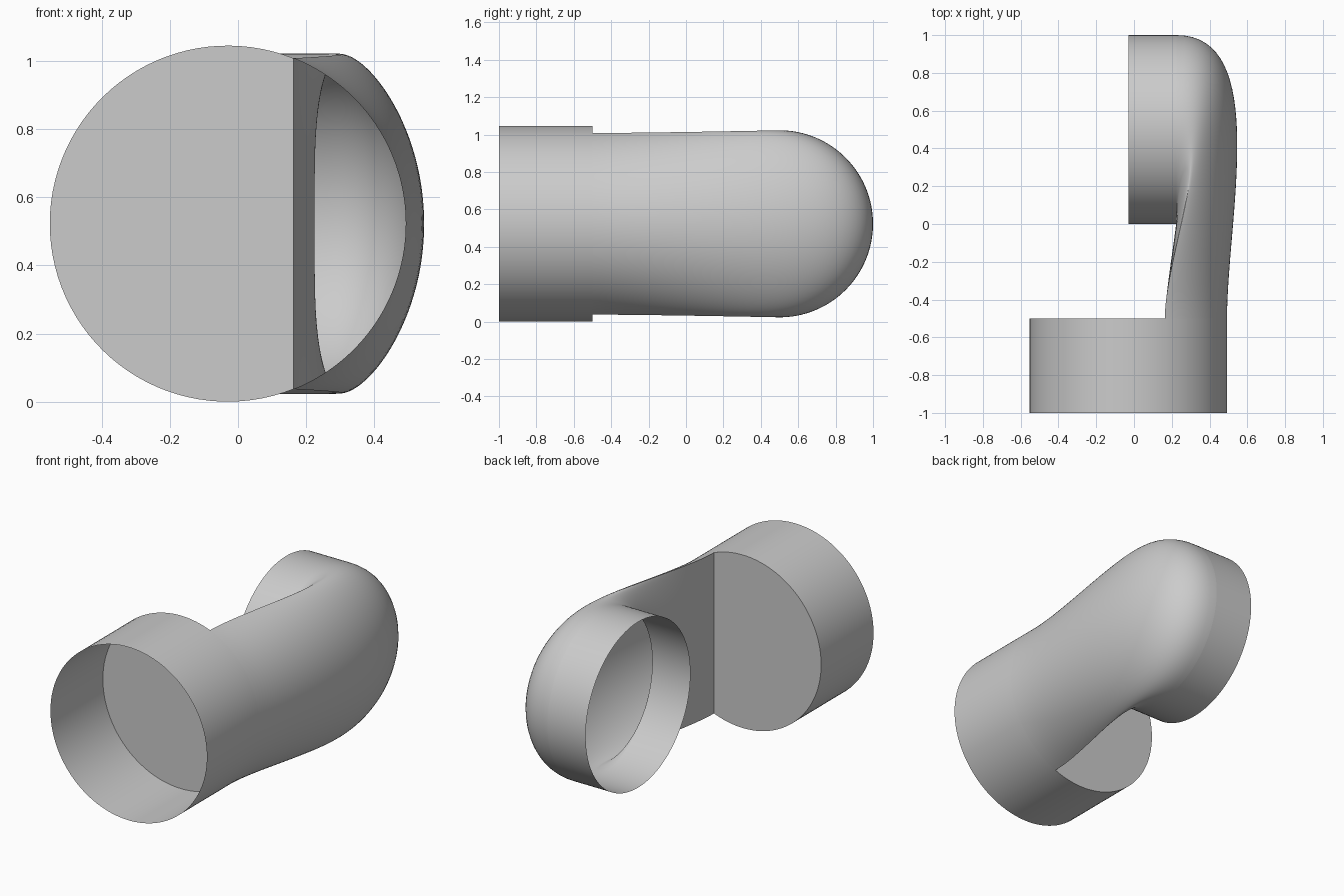
import bpy
import bmesh
from math import sin, cos, pi, acos
from mathutils import Vector

cube = bpy.data.objects.get("Cube")
if cube:
    bpy.data.objects.remove(cube, do_unlink=True)

grey = bpy.data.materials.new("plain grey")
grey.use_nodes = True
colour = (0.6, 0.6, 0.6, 1)
grey.diffuse_color = colour
grey.node_tree.nodes["Principled BSDF"].inputs["Base Color"].default_value = colour

N = 128                      # points around each opening
STEPS = 32                   # rings along the elbow
MID = 0.5225                 # height of the pipe axis
R_FRONT, R_BACK = 0.5225, 0.5
X_AXIS = -0.03               # front pipe axis, and mouth of the back pipe
X_JOIN, X_CHORD = 0.225, 0.163
Y_FRONT, Y_PLATE, Y_BACK = -1.0, -0.5, 0.5
CUT = acos((X_CHORD - X_AXIS) / R_FRONT)   # half angle of the cut-through


def add_object(name, rings, cap=None):
    """Skin closed rings of points into a tube, with an optional flat cap."""
    bm = bmesh.new()
    loops = [[bm.verts.new(p) for p in ring] for ring in rings]
    for a, b in zip(loops, loops[1:]):
        for i in range(N):
            j = (i + 1) % N
            bm.faces.new((a[i], a[j], b[j], b[i]))
    if cap:
        bm.faces.new([bm.verts.new(p) for p in cap])
    bm.normal_update()
    mesh = bpy.data.meshes.new(name)
    bm.to_mesh(mesh)
    bm.free()
    mesh.materials.append(grey)
    obj = bpy.data.objects.new(name, mesh)
    bpy.context.collection.objects.link(obj)
    bpy.ops.object.select_all(action="DESELECT")
    obj.select_set(True)
    bpy.context.view_layer.objects.active = obj
    bpy.ops.object.shade_smooth_by_angle()
    return obj


def front_point(angle, y):
    return Vector((X_AXIS + R_FRONT * cos(angle), y, MID + R_FRONT * sin(angle)))


def back_point(angle, x):
    return Vector((x, Y_BACK + R_BACK * cos(angle), MID + R_BACK * sin(angle)))


def elbow_curve(phi):
    """Points from the D-shaped cut-through to the round back pipe."""
    end = back_point(phi, X_JOIN)
    if cos(phi) >= -1e-6:    # outer arc
        start = front_point(phi * CUT / (pi / 2), Y_PLATE)
    else:                    # inner flat wall
        start = Vector((X_CHORD, Y_PLATE, MID + R_FRONT * sin(CUT) * sin(phi)))
    w = (1 + cos(phi)) / 2
    p1 = start + Vector((0, 0.1 + 0.43 * w, 0))
    p2 = end + Vector((0.5 * w ** 1.2, 0, 0))
    points = []
    for k in range(STEPS + 1):
        t = k / STEPS
        s = 1 - t
        points.append(start * s**3 + p1 * (3 * s * s * t) + p2 * (3 * s * t * t) + end * t**3)
    return points


# Front pipe: half its points lie on the cut-through arc, half on the plate
angles = [-CUT + 2 * CUT * i / (N // 2) for i in range(N // 2)]
rest = [CUT + 2 * (pi - CUT) * i / (N // 2) for i in range(N // 2 + 1)]
rim = angles + rest[:-1]
plate = [front_point(a, Y_PLATE) for a in reversed(rest)]
add_object("front_pipe",
           [[front_point(a, y) for a in rim] for y in (Y_FRONT, Y_PLATE)][::-1][::-1],
           plate)

# Hollow elbow
phis = [-pi / 2 + 2 * pi * i / N for i in range(N)]
curves = [elbow_curve(phi) for phi in phis]
add_object("elbow", [list(ring) for ring in zip(*curves)])

# Back pipe, open at its mouth
add_object("back_pipe", [[back_point(p, x) for p in phis] for x in (X_JOIN, X_AXIS)])

# Turn any inward-facing tube outward
for name in ("front_pipe", "elbow", "back_pipe"):
    mesh = bpy.data.objects[name].data
    centre = Vector((X_AXIS, 0, MID)) if name == "front_pipe" else Vector((0.3, Y_BACK, MID))
    facing = sum((p.center - centre).dot(p.normal) * p.area for p in mesh.polygons)
    if facing < 0:
        mesh.flip_normals()
